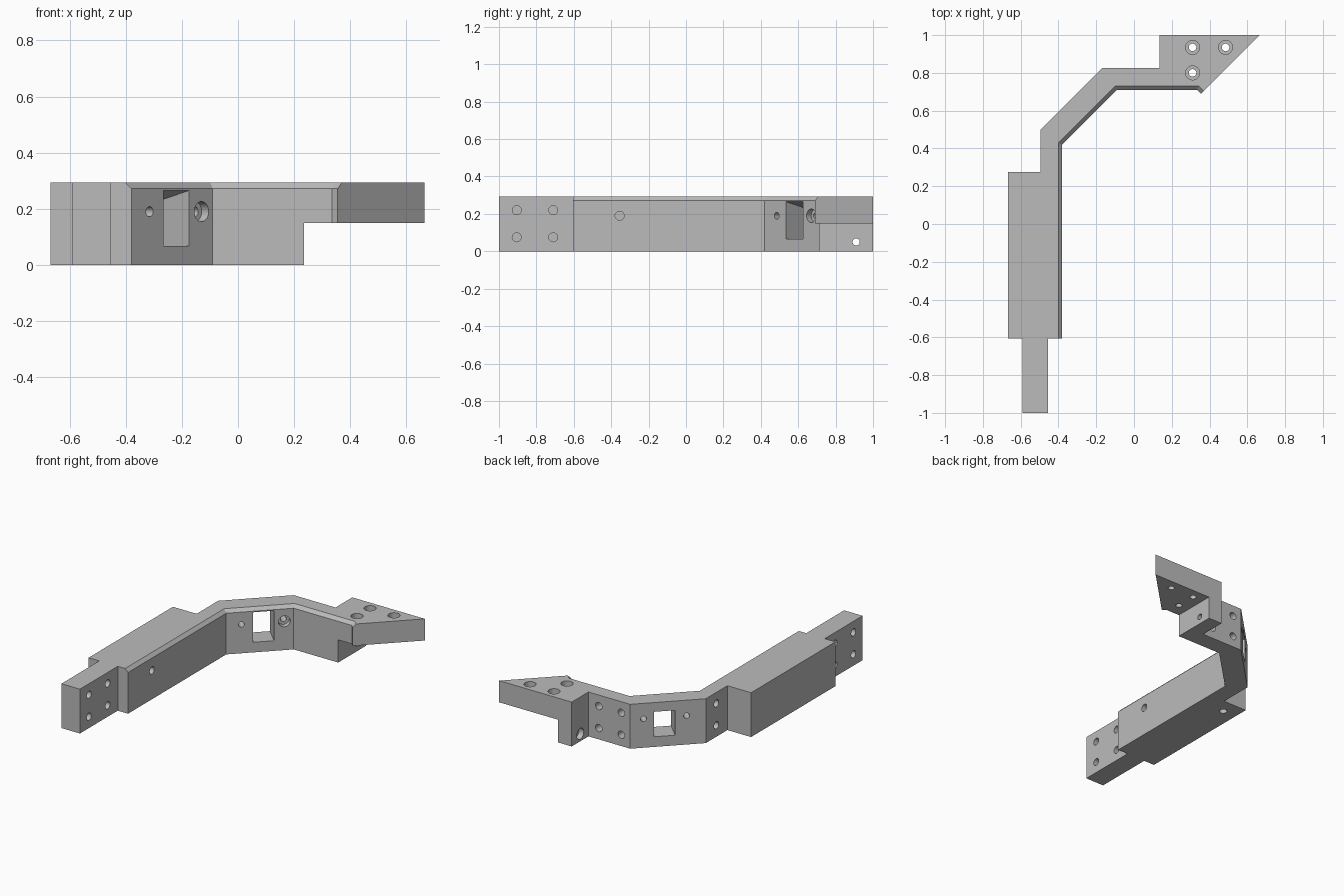
import bpy, bmesh
from mathutils import Vector

cube = bpy.data.objects.get("Cube")
if cube:
    bpy.data.objects.remove(cube, do_unlink=True)

H = 0.293          # full height of the bracket
PLATE_Z = 0.15     # underside of the mounting plate

grey = bpy.data.materials.new("light_grey")
grey.use_nodes = True
grey.diffuse_color = (0.5, 0.5, 0.5, 1)
grey.node_tree.nodes["Principled BSDF"].inputs["Base Color"].default_value = (0.5, 0.5, 0.5, 1)


def add_prism(name, points, sweep, chamfer=None):
    """Extrude a closed loop of 3D points along a vector."""
    bm = bmesh.new()
    face = bm.faces.new([bm.verts.new(p) for p in points])
    ext = bmesh.ops.extrude_face_region(bm, geom=[face])["geom"]
    bmesh.ops.translate(bm, verts=[g for g in ext if isinstance(g, bmesh.types.BMVert)], vec=sweep)
    bmesh.ops.recalc_face_normals(bm, faces=bm.faces)
    if chamfer:
        edges = [e for e in bm.edges if all(chamfer(v.co) for v in e.verts)]
        bmesh.ops.bevel(bm, geom=edges, offset=0.021, segments=1, affect='EDGES')
    mesh = bpy.data.meshes.new(name)
    bm.to_mesh(mesh)
    bm.free()
    obj = bpy.data.objects.new(name, mesh)
    obj.data.materials.append(grey)
    bpy.context.collection.objects.link(obj)
    return obj


def add_cylinder(start, end, radius):
    axis = end - start
    bpy.ops.mesh.primitive_cylinder_add(vertices=32, radius=radius, depth=axis.length, location=(start + end) / 2)
    obj = bpy.context.object
    obj.rotation_euler = axis.to_track_quat('Z', 'Y').to_euler()
    obj.data.materials.append(grey)
    return obj


def cut(cutter):
    """Subtract a cutter from the bracket, then discard it."""
    cutter.hide_render = True
    mod = bracket.modifiers.new("cut", 'BOOLEAN')
    mod.operation = 'DIFFERENCE'
    mod.solver = 'EXACT'
    mod.object = cutter
    bpy.context.view_layer.objects.active = bracket
    bpy.ops.object.modifier_apply(modifier=mod.name)
    bpy.data.objects.remove(cutter, do_unlink=True)


def drill(point, direction, depth, radius=0.024, bore=0):
    """Drill a hole into a surface, with an optional wider counterbore."""
    p, d = Vector(point), Vector(direction).normalized()
    cut(add_cylinder(p - d * 0.02, p + d * depth, radius))
    if bore:
        cut(add_cylinder(p - d * 0.02, p + d * 0.035, bore))


# Bent arm with tongue and plate in one outline; the inner edge comes first
inner = [(-0.38, -0.605), (-0.38, 0.42), (-0.09, 0.71), (0.335, 0.71), (0.355, 0.69)]
outer = [(0.665, 1), (0.135, 1), (0.135, 0.825), (-0.17, 0.825), (-0.495, 0.5),
         (-0.495, 0.275), (-0.668, 0.275), (-0.668, -0.605),
         (-0.59, -0.605), (-0.59, -1), (-0.455, -1), (-0.455, -0.605)]


def on_inner_top(co):
    return co.z > H - 0.001 and any((co.xy - Vector(p)).length < 0.001 for p in inner)


bracket = add_prism("bent_bracket", [(x, y, 0) for x, y in inner + outer], (0, 0, H), on_inner_top)

# Clear the space under the mounting plate
cut(add_prism("plate_gap", [(0.235, 0.5, -0.1), (0.8, 0.5, -0.1), (0.8, 1.2, -0.1), (0.235, 1.2, -0.1)],
              (0, 0, PLATE_Z + 0.1)))

# Window through the diagonal wall, with a ceiling that drops outward
tangent = Vector((1, 1, 0)).normalized()
outward = Vector((-1, 1, 0)).normalized()
mid = Vector((-0.22, 0.58, 0))
side = [(-0.05, 0.067), (0.25, 0.067), (0.25, 0.205), (-0.05, 0.277)]
cut(add_prism("window", [mid - tangent * 0.064 + outward * d + Vector((0, 0, z)) for d, z in side], tangent * 0.128))

# Holes beside the window
drill((-0.315, 0.485, 0.19), outward, 0.2, 0.018)
drill((-0.13, 0.67, 0.19), outward, 0.2, 0.018, 0.036)

# Paired blind holes in the tongue, the back wall and the outer side wall
for z in (0.075, 0.22):
    for y in (-0.905, -0.71):
        drill((-0.455, y, z), (-1, 0, 0), 0.05)
        drill((-0.59, y, z), (1, 0, 0), 0.05)
    for x in (-0.105, 0.06):
        drill((x, 0.825, z), (0, -1, 0), 0.06)
    drill((-0.495, 0.39, z), (1, 0, 0), 0.06)

# Single holes in the long block and the foot
drill((-0.38, -0.355, 0.19), (-1, 0, 0), 0.08)
drill((-0.57, 0.175, 0), (0, 0, 1), 0.1)
drill((0.135, 0.91, 0.05), (1, 0, 0), 0.2, 0.019, 0.036)

# Counterbored holes through the mounting plate
for x, y in ((0.31, 0.935), (0.485, 0.935), (0.31, 0.8)):
    drill((x, y, H), (0, 0, -1), 0.25, 0.02, 0.037)

# Smooth the hole walls, keep the edges sharp
bpy.ops.object.select_all(action='DESELECT')
bracket.select_set(True)
bpy.context.view_layer.objects.active = bracket
bpy.ops.object.shade_smooth_by_angle(angle=0.5)
